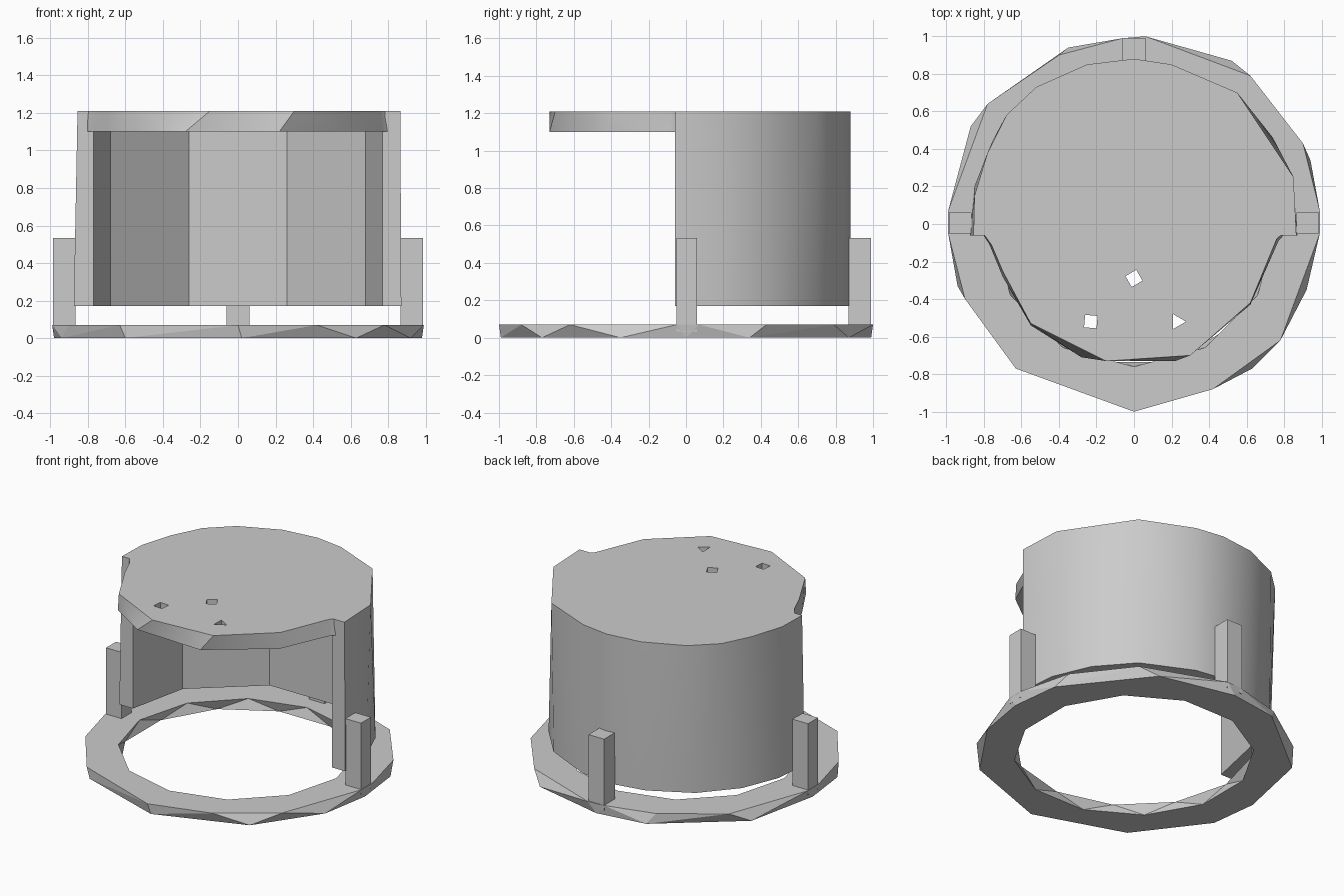
import bpy
import bmesh
from math import atan2, cos, sin, tau, radians

old = bpy.data.objects.get("Cube")
if old:
    bpy.data.objects.remove(old, do_unlink=True)

grey = bpy.data.materials.new("plain grey")
grey.use_nodes = True
colour = (0.6, 0.6, 0.6, 1)
grey.diffuse_color = colour
grey.node_tree.nodes["Principled BSDF"].inputs["Base Color"].default_value = colour


def circle(radius, sides, turn=0, x=0, y=0):
    angles = [radians(turn) + tau * i / sides for i in range(sides)]
    return [(x + radius * cos(a), y + radius * sin(a)) for a in angles]


def add_loop(bm, points, z, centre_y=0):
    """Vertices of an outline, each with its angle, in turning order."""
    loop = [(atan2(y - centre_y, x) % tau, bm.verts.new((x, y, z))) for x, y in points]
    return sorted(loop, key=lambda item: item[0])


def skin(bm, a, b):
    """Triangle band between two outlines that may differ in point count."""
    def angle(loop, k):
        return loop[k % len(loop)][0] + tau * (k // len(loop))

    def vert(loop, k):
        return loop[k % len(loop)][1]

    i = j = 0
    while i < len(a) or j < len(b):
        step_a = j == len(b) or (i < len(a) and angle(a, i + 1) <= angle(b, j + 1))
        tip = vert(a, i + 1) if step_a else vert(b, j + 1)
        bm.faces.new((vert(a, i), vert(b, j), tip))
        i, j = (i + 1, j) if step_a else (i, j + 1)


def finish(bm, name):
    bmesh.ops.recalc_face_normals(bm, faces=bm.faces)
    mesh = bpy.data.meshes.new(name)
    bm.to_mesh(mesh)
    bm.free()
    mesh.materials.append(grey)
    obj = bpy.data.objects.new(name, mesh)
    bpy.context.collection.objects.link(obj)
    return obj


def solid(name, lower, upper, bottom, top, centre_y=0):
    bm = bmesh.new()
    low = add_loop(bm, lower, bottom, centre_y)
    high = add_loop(bm, upper, top, centre_y)
    skin(bm, low, high)
    for loop in (low, high):
        bm.faces.new([v for _, v in loop])
    return finish(bm, name)


def select_only(obj):
    bpy.ops.object.select_all(action='DESELECT')
    obj.select_set(True)
    bpy.context.view_layer.objects.active = obj


def combine(target, other, operation):
    select_only(target)
    mod = target.modifiers.new("combine", 'BOOLEAN')
    mod.operation, mod.object, mod.solver = operation, other, 'EXACT'
    bpy.ops.object.modifier_apply(modifier=mod.name)
    bpy.data.objects.remove(other, do_unlink=True)


# Faceted base ring: upper and lower outlines are staggered
outer_low = [(.02, -.99), (.63, -.77), (.92, -.35), (.98, .0), (.94, .34), (.52, .87), (.0, .99),
             (-.35, .94), (-.87, .52), (-.98, .0), (-.94, -.33), (-.6, -.78)]
outer_high = [(0, -1), (.42, -.88), (.78, -.62), (.99, -.05), (.99, .07), (.9, .43), (.62, .79),
              (.06, 1), (-.06, .99), (-.4, .9), (-.78, .64), (-.99, .07), (-.99, -.05),
              (-.9, -.4), (-.63, -.77)]
bm = bmesh.new()
ring_top = .07
rim_low = add_loop(bm, outer_low, 0)
rim_high = add_loop(bm, outer_high, ring_top)
hole_low = add_loop(bm, circle(.76, 12, 15), 0)
hole_high = add_loop(bm, circle(.76, 12), ring_top)
for a, b in ((rim_low, rim_high), (hole_low, hole_high), (rim_low, hole_low), (rim_high, hole_high)):
    skin(bm, a, b)
finish(bm, "base_ring")

# Curved rear wall, hollowed by a coarse faceted cavity that is open to the front
front_y, under, top = -.06, 1.1, 1.21
wall_low = [(.87, front_y), (.85, .2), (.74, .46), (.54, .69), (.2, .85), (0, .88), (-.27, .83),
            (-.55, .68), (-.75, .45), (-.85, .2), (-.875, front_y)]
wall_high = [(.865, front_y), (.85, .25), (.55, .7), (.2, .85), (0, .88), (-.25, .85),
             (-.52, .73), (-.68, .58), (-.78, .38), (-.85, .15), (-.855, front_y)]
housing = solid("housing", wall_low, wall_high, .17, top, .3)
half = [(.77, -.3), (.77, front_y), (.68, .36), (.26, .72)]
cavity_outline = half + [(-x, y) for x, y in half]
cavity = solid("cavity_cutter", cavity_outline, cavity_outline, 0, under)
combine(housing, cavity, 'DIFFERENCE')

# Overhanging front of the lid
lid_low = [(-.84, 0), (-.77, -.11), (-.7, -.28), (-.55, -.54), (-.28, -.71), (.22, -.73),
           (.62, -.43), (.77, -.09), (.85, 0)]
lid_high = [(-.84, 0), (-.76, -.11), (-.7, -.25), (-.55, -.53), (-.15, -.73), (.3, -.7),
            (.62, -.42), (.76, -.08), (.85, 0)]
lid = solid("lid", lid_low, lid_high, under, top, -.1)
combine(housing, lid, 'UNION')

# Three small holes through the lid
for x, y, sides, turn in ((0, -.29, 4, 75), (-.23, -.52, 4, 40), (.23, -.52, 3, 0)):
    outline = circle(.047, sides, turn, x, y)
    combine(housing, solid("hole_cutter", outline, outline, 1, 1.3, y), 'DIFFERENCE')

select_only(housing)
bpy.ops.object.shade_smooth_by_angle(angle=radians(30))

# Posts joining the wall to the ring
for name, x, y in (("left_post", .925, .005), ("right_post", -.925, .005), ("back_post", 0, .93)):
    bm = bmesh.new()
    bmesh.ops.create_cube(bm, size=1)
    bmesh.ops.scale(bm, vec=(.12, .11, .5) if x else (.12, .12, .5), verts=bm.verts)
    bmesh.ops.translate(bm, vec=(x, y, .283), verts=bm.verts)
    finish(bm, name)
